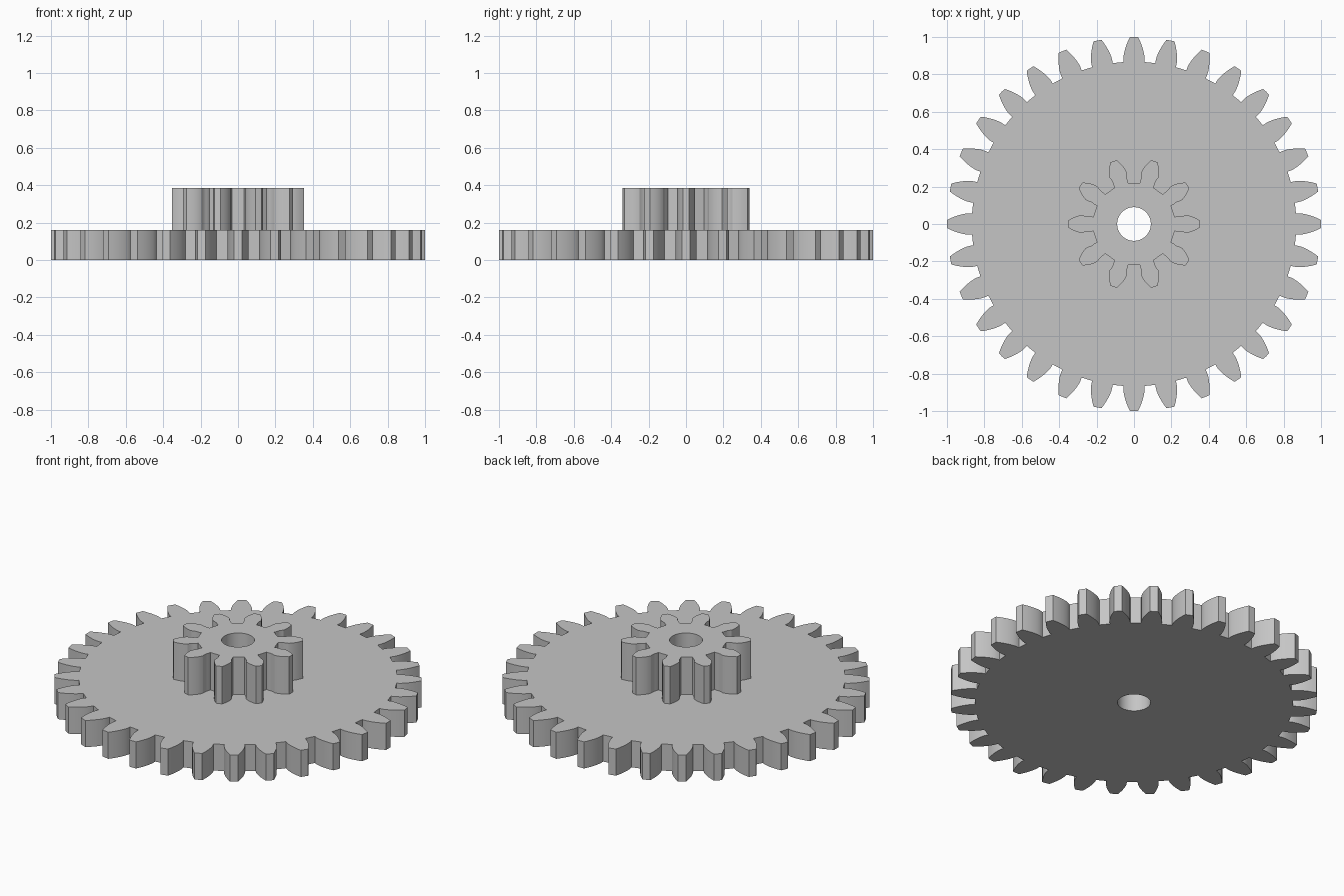
import bpy
import bmesh
from math import acos, atan2, cos, hypot, pi, radians, sin, sqrt, tan
from mathutils import Vector

cube = bpy.data.objects.get("Cube")
if cube:
    bpy.data.objects.remove(cube, do_unlink=True)

MODULE = 2 / 34          # 32 teeth give an outer radius of 1
PRESSURE = radians(20)
BORE = 0.09
WHEEL_TOP = 0.16
PINION_TOP = 0.385

grey = bpy.data.materials.new("plain grey")
grey.use_nodes = True
colour = (0.56, 0.56, 0.56, 1)
grey.diffuse_color = colour
grey.node_tree.nodes["Principled BSDF"].inputs["Base Color"].default_value = colour


def involute(a):
    return tan(a) - a


def tooth_half_angle(r, teeth):
    """Half the tooth angle at radius r: involute flank with a rounded, undercut root."""
    pitch = teeth * MODULE / 2
    base = pitch * cos(PRESSURE)
    flank = pi / (2 * teeth) + involute(PRESSURE) - involute(acos(min(1, base / r)))
    root = pitch - 1.25 * MODULE
    corner = MODULE * (pi / 4 - 1.25 * tan(PRESSURE))
    s = sqrt(max(0, r * r - root * root))
    space = atan2(s, root) - (s - corner) / pitch
    return min(flank, pi / teeth - space) if r < pitch else flank


def gear_ring(teeth, steps=12):
    root = (teeth / 2 - 1.25) * MODULE
    tip = (teeth / 2 + 1) * MODULE
    # radii are packed closer together near the root
    radii = [root + (tip - root) * (k / steps) ** 1.5 for k in range(steps + 1)]
    side = [(r, tooth_half_angle(r, teeth)) for r in radii]
    tooth = [(r, -a) for r, a in side] + [(tip, 0)] + side[::-1]
    return [(r * cos(a + i * 2 * pi / teeth), r * sin(a + i * 2 * pi / teeth))
            for i in range(teeth) for r, a in tooth]


def circle_ring(radius, sides=64):
    return [(radius * cos(2 * pi * i / sides), radius * sin(2 * pi * i / sides))
            for i in range(sides)]


def wall(bm, ring, low, high):
    """Upright side; a counter-clockwise ring faces outwards."""
    bottom = [bm.verts.new((x, y, low)) for x, y in ring]
    top = [bm.verts.new((x, y, high)) for x, y in ring]
    for i in range(len(ring)):
        j = (i + 1) % len(ring)
        bm.faces.new((bottom[i], bottom[j], top[j], top[i]))


def cap(bm, outer, inner, z, up):
    """Flat face between two outlines."""
    edges = []
    for ring in (outer, inner):
        verts = [bm.verts.new((x, y, z)) for x, y in ring]
        edges += [bm.edges.new((v, verts[i - 1])) for i, v in enumerate(verts)]
    normal = Vector((0, 0, up))
    filled = bmesh.ops.triangle_fill(bm, use_beauty=True, edges=edges, normal=normal)
    for face in filled["geom"]:
        if isinstance(face, bmesh.types.BMFace):
            face.normal_update()
            if face.normal.dot(normal) < 0:
                face.normal_flip()


def finish(bm, name):
    bmesh.ops.remove_doubles(bm, verts=bm.verts[:], dist=0.00001)
    mesh = bpy.data.meshes.new(name)
    bm.to_mesh(mesh)
    bm.free()
    mesh.materials.append(grey)
    obj = bpy.data.objects.new(name, mesh)
    bpy.context.collection.objects.link(obj)
    bpy.ops.object.select_all(action="DESELECT")
    obj.select_set(True)
    bpy.context.view_layer.objects.active = obj
    bpy.ops.object.shade_smooth_by_angle(angle=radians(25))


wheel = gear_ring(32)
pinion = gear_ring(10)
bore = circle_ring(BORE)

# large toothed wheel, open on top where the small gear joins it
bm = bmesh.new()
wall(bm, wheel, 0, WHEEL_TOP)
wall(bm, bore[::-1], 0, WHEEL_TOP)
cap(bm, wheel, bore, 0, -1)
cap(bm, wheel, pinion, WHEEL_TOP, 1)
finish(bm, "large_gear")

# small gear standing on the wheel
bm = bmesh.new()
wall(bm, pinion, WHEEL_TOP, PINION_TOP)
wall(bm, bore[::-1], WHEEL_TOP, PINION_TOP)
cap(bm, pinion, bore, PINION_TOP, 1)
finish(bm, "small_gear")
